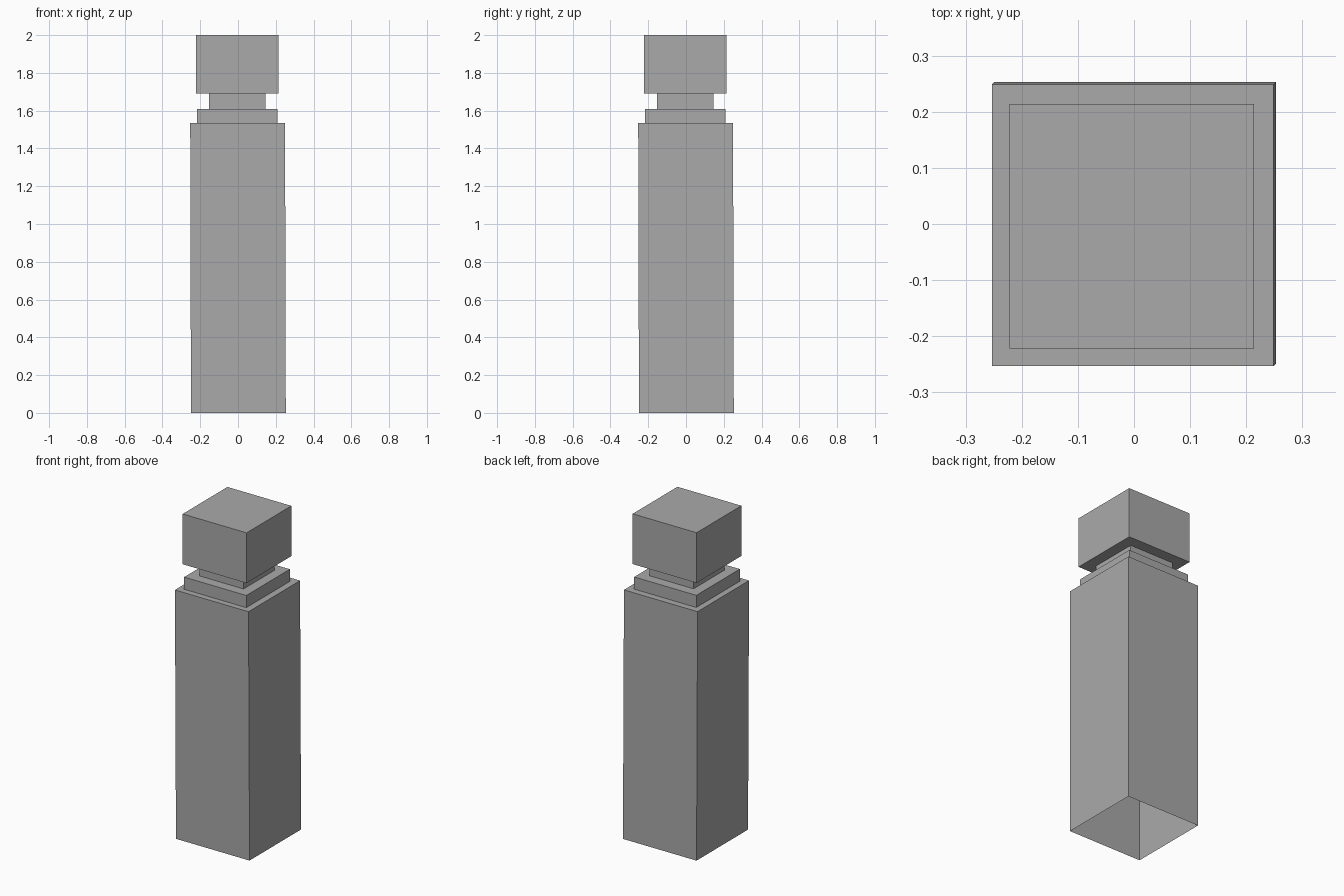
import bpy
import bmesh

cube = bpy.data.objects.get("Cube")
if cube:
    bpy.data.objects.remove(cube, do_unlink=True)

# Single stone colour
stone = bpy.data.materials.new("grey_stone")
stone.use_nodes = True
GREY = (0.4, 0.4, 0.4, 1.0)
stone.diffuse_color = GREY
stone.node_tree.nodes["Principled BSDF"].inputs["Base Color"].default_value = GREY


def square_tier(name, levels, close_top=False):
    """Loft squares given as (half width, centre offset, height)."""
    bm = bmesh.new()
    rings = []
    for half, shift, z in levels:
        rings.append([bm.verts.new((shift + sx * half, shift + sy * half, z))
                      for sx, sy in ((-1, -1), (1, -1), (1, 1), (-1, 1))])
    for low, high in zip(rings, rings[1:]):
        for i in range(4):
            j = (i + 1) % 4
            bm.faces.new((low[i], low[j], high[j], high[i]))
    if close_top:
        bm.faces.new(rings[-1])
    mesh = bpy.data.meshes.new(name)
    bm.to_mesh(mesh)
    bm.free()
    mesh.materials.append(stone)
    obj = bpy.data.objects.new(name, mesh)
    bpy.context.collection.objects.link(obj)
    return obj


# Hollow, slightly leaning shaft, open underneath, with its top ledge
square_tier("shaft", [(0.251, 0.002, 0), (0.251, -0.002, 1.535), (0.212, -0.004, 1.535)])

# Collar step with its ledge
square_tier("collar", [(0.212, -0.004, 1.535), (0.212, -0.004, 1.61), (0.15, -0.004, 1.61)])

# Recessed neck
square_tier("neck", [(0.15, -0.004, 1.61), (0.15, -0.004, 1.69)])

# Overhanging cap block
square_tier("cap", [(0.15, -0.004, 1.69), (0.218, -0.004, 1.69), (0.218, -0.004, 2.0)], True)
